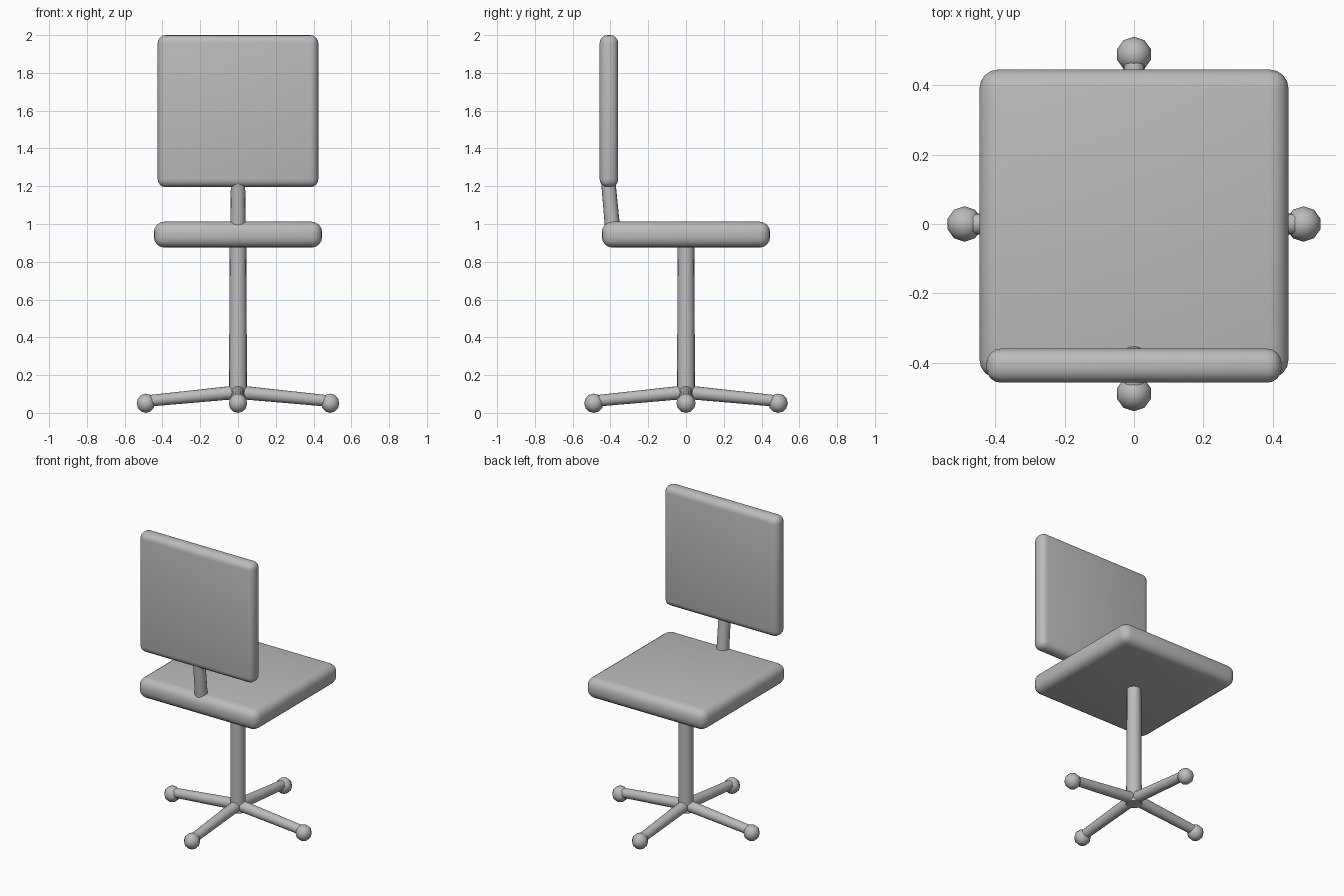
import bpy
import math
from mathutils import Vector

if "Cube" in bpy.data.objects:
    bpy.data.objects.remove(bpy.data.objects["Cube"], do_unlink=True)

GREY = (0.5, 0.5, 0.5, 1)
grey = bpy.data.materials.new("plain grey")
grey.use_nodes = True
grey.diffuse_color = GREY
grey.node_tree.nodes["Principled BSDF"].inputs["Base Color"].default_value = GREY


def finish(name, angle=60):
    obj = bpy.context.object
    obj.name = name
    obj.data.materials.append(grey)
    bpy.ops.object.shade_smooth_by_angle(angle=math.radians(angle))
    return obj


def cushion(name, low, high, radius):
    """Padded slab with rounded edges between two corners."""
    low, high = Vector(low), Vector(high)
    bpy.ops.mesh.primitive_cube_add(size=1, location=(low + high) / 2)
    bpy.context.object.scale = high - low
    bpy.ops.object.transform_apply(location=False, rotation=False, scale=True)
    bevel = bpy.context.object.modifiers.new("rounded edges", "BEVEL")
    bevel.width = radius
    bevel.segments = 4
    bpy.ops.object.modifier_apply(modifier=bevel.name)
    finish(name)


def tube(name, start, end, r_start, r_end):
    """Tapered round bar from start to end."""
    start, end = Vector(start), Vector(end)
    axis = end - start
    bpy.ops.mesh.primitive_cone_add(vertices=16, radius1=r_start, radius2=r_end,
                                    depth=axis.length, location=(start + end) / 2)
    bpy.context.object.rotation_euler = axis.to_track_quat("Z", "Y").to_euler()
    finish(name)


# Seat and backrest
cushion("seat", (-0.445, -0.445, 0.875), (0.445, 0.445, 1.012), 0.055)
cushion("backrest", (-0.425, -0.457, 1.195), (0.425, -0.359, 2.0), 0.042)

# Supports
tube("backrest_post", (0, -0.388, 0.97), (0, -0.412, 1.23), 0.04, 0.038)
tube("column", (0, 0, 0.07), (0, 0, 0.9), 0.048, 0.044)

# Four sloping legs with ball feet
for i, side in enumerate(("left", "back", "right", "front")):
    turn = math.radians(90 * i)
    way = Vector((math.cos(turn), math.sin(turn), 0))
    tube(side + "_leg", Vector((0, 0, 0.11)), way * 0.49 + Vector((0, 0, 0.062)), 0.036, 0.03)
    bpy.ops.mesh.primitive_uv_sphere_add(segments=10, ring_count=6, radius=0.051,
                                         location=way * 0.488 + Vector((0, 0, 0.051)))
    finish(side + "_foot")
